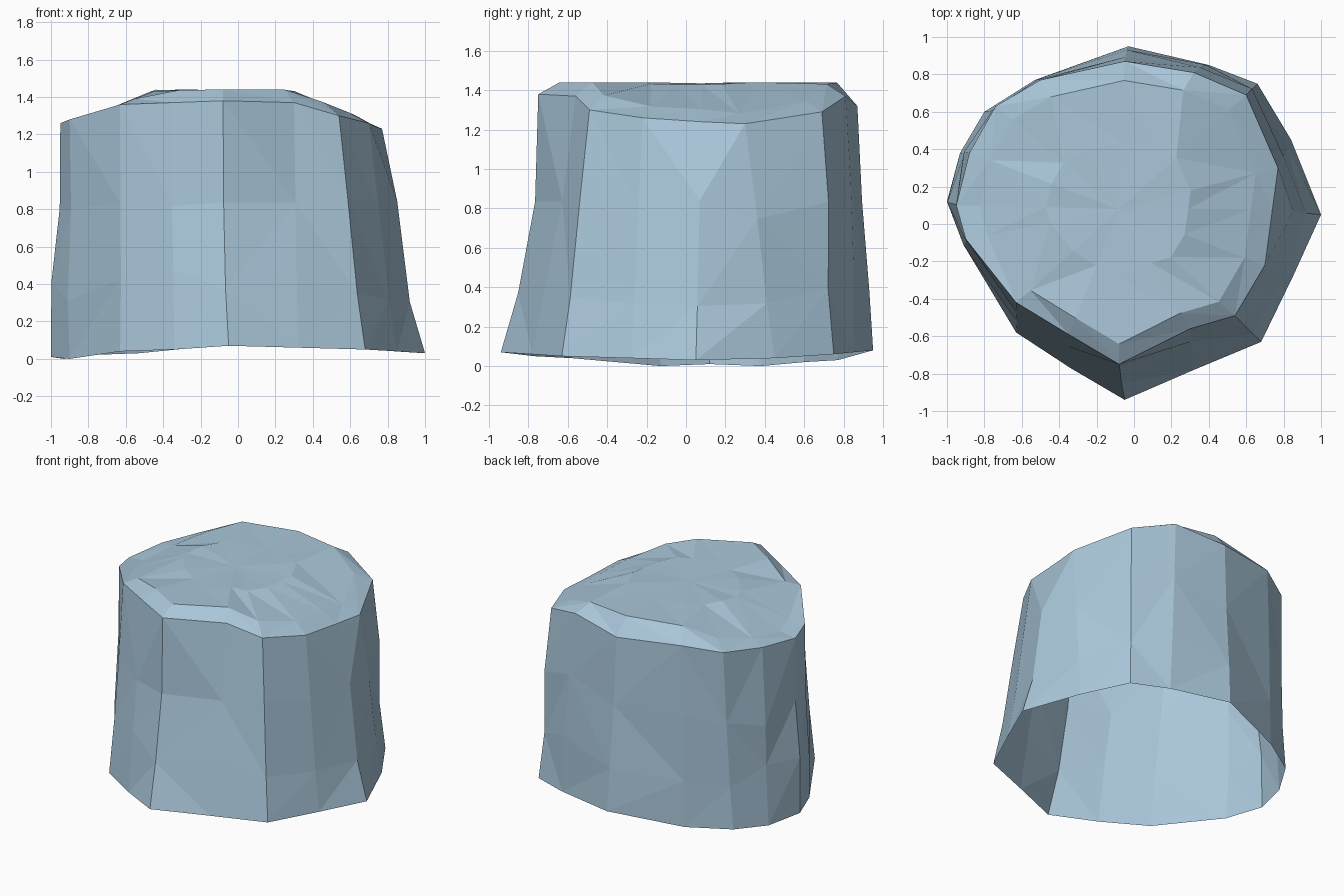
import bpy, bmesh, random

if "Cube" in bpy.data.objects:
    bpy.data.objects.remove(bpy.data.objects["Cube"])

random.seed(4)

# Wall columns, anticlockwise from the right:
# foot x, y, z, rim x, y, z, and how strongly the foot flares
COLUMNS = [
    (1.00, .05, .03, .74, .08, 1.24, 0), (.84, .45, .04, .77, .30, 1.23, -.1),
    (.66, .75, .06, .60, .69, 1.29, 0), (.40, .85, .07, .32, .81, 1.37, 0),
    (-.03, .95, .08, -.05, .87, 1.32, .3), (-.53, .77, .03, -.50, .77, 1.34, 0),
    (-.80, .60, .02, -.74, .63, 1.30, 0), (-.93, .38, 0, -.88, .38, 1.28, 0),
    (-1.0, .12, .01, -.95, .10, 1.26, 0), (-.90, -.13, 0, -.90, -.08, 1.28, 0),
    (-.63, -.58, .04, -.63, -.42, 1.36, .2), (-.34, -.77, .05, -.35, -.59, 1.37, .3),
    (-.05, -.94, .07, -.08, -.75, 1.38, 1), (.32, -.78, .06, .30, -.56, 1.37, .3),
    (.68, -.63, .05, .54, -.49, 1.30, .1), (.85, -.28, .04, .70, -.22, 1.26, 0),
]
N = len(COLUMNS)
bm = bmesh.new()


def jitter(amount):
    return random.uniform(-amount, amount)


def wall_ring(t):
    ring = []
    for bx, by, bz, tx, ty, tz, flare in COLUMNS:
        s = t + flare * t * (1 - t) * 1.2          # pull the middle in towards the rim
        j = 1 + (jitter(.018) if 0 < t < 1 else 0)
        z = bz + (tz - bz) * t + (jitter(.08) if 0 < t < 1 else 0)
        ring.append(bm.verts.new(((bx + (tx - bx) * s) * j, (by + (ty - by) * s) * j, z)))
    return ring


def crown_ring(sx, sy):
    ring = []
    for c in COLUMNS:
        x, y = -.08 + (c[3] + .08) * sx, .08 + (c[4] - .08) * sy
        z = 1.435 - .42 * max(0, abs(x + .08) - .38)
        ring.append(bm.verts.new((x, y, z + jitter(.006))))
    return ring


def bridge(lower, upper):
    for i in range(N):
        k = (i + 1) % N
        a, b, c, d = lower[i], lower[k], upper[k], upper[i]
        tris = [(a, b, c), (a, c, d)] if random.random() < .5 else [(a, b, d), (b, c, d)]
        for t in tris:
            bm.faces.new(t)


# Faceted wall, domed crown, open underside
rings = [wall_ring(t) for t in (0, .28, .62, 1)]
rings += [crown_ring(.86, .87), crown_ring(.45, .45)]
for lower, upper in zip(rings, rings[1:]):
    bridge(lower, upper)
centre = bm.verts.new((-.08, .08, 1.435))
for i in range(N):
    bm.faces.new((rings[-1][i], rings[-1][(i + 1) % N], centre))

mesh = bpy.data.meshes.new("rock_shell")
bm.to_mesh(mesh)
bm.free()
rock = bpy.data.objects.new("rock_shell", mesh)
bpy.context.collection.objects.link(rock)

mat = bpy.data.materials.new("pale blue grey")
mat.diffuse_color = (.40, .57, .70, 1)
mat.use_nodes = True
mat.node_tree.nodes["Principled BSDF"].inputs["Base Color"].default_value = mat.diffuse_color
mesh.materials.append(mat)
